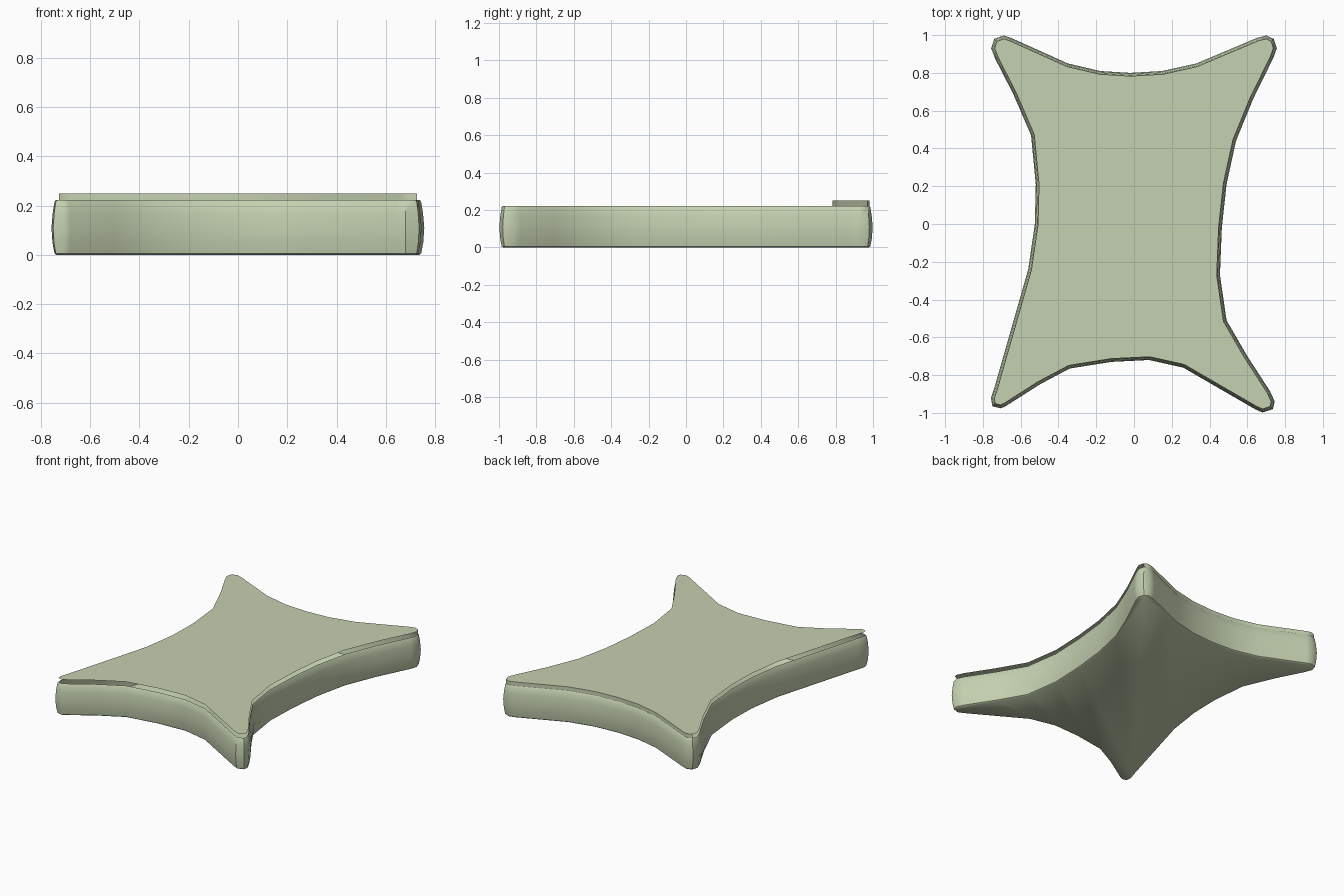
import bpy, bmesh, math
from mathutils import Vector

if "Cube" in bpy.data.objects:
    bpy.data.objects.remove(bpy.data.objects["Cube"])

# Outer outline seen from above, clockwise from the back left tip
BACK = [(-.74, .98), (-.69, .998), (-.65, .985), (-.35, .85), (-.18, .81), (-.02, .80),
        (.15, .81), (.33, .85), (.65, .985), (.70, .998), (.74, .98)]
RIGHT = [(.756, .93), (.738, .88), (.63, .66), (.54, .44), (.49, .21), (.465, -.02),
         (.455, -.27), (.49, -.51), (.60, -.70), (.72, -.885), (.745, -.94)]
FRONT = [(.735, -.98), (.68, -.998), (.64, -.98), (.26, -.76), (.08, -.72), (-.12, -.73),
         (-.34, -.765), (-.50, -.85), (-.68, -.965), (-.705, -.976)]
LEFT = [(-.75, -.965), (-.757, -.92), (-.74, -.87), (-.56, -.24), (-.525, 0),
        (-.52, .21), (-.545, .47), (-.64, .69), (-.735, .875), (-.756, .93)]
OUTLINE = [Vector(p) for p in BACK + RIGHT + FRONT + LEFT]
N = len(OUTLINE)


def inset(d):
    """Outline moved inward by d."""
    pts = []
    for i, p in enumerate(OUTLINE):
        a = (p - OUTLINE[i - 1]).normalized()
        b = (OUTLINE[(i + 1) % N] - p).normalized()
        n = Vector((a.y, -a.x)) + Vector((b.y, -b.x))
        n.normalize()
        pts.append(p + n * d / max(.6, n.dot(Vector((a.y, -a.x)))))
    return pts


def ring(bm, d, z):
    return [bm.verts.new((p.x, p.y, z)) for p in inset(d)]


def bridge(bm, low, high, count=N):
    for i in range(count):
        j = (i + 1) % N
        bm.faces.new((low[j], low[i], high[i], high[j]))


def finish(bm, name):
    me = bpy.data.meshes.new(name)
    bm.to_mesh(me)
    bm.free()
    ob = bpy.data.objects.new(name, me)
    bpy.context.collection.objects.link(ob)
    mat = bpy.data.materials.get("pale_green") or bpy.data.materials.new("pale_green")
    mat.diffuse_color = (.56, .64, .44, 1)
    mat.use_nodes = True
    mat.node_tree.nodes["Principled BSDF"].inputs["Base Color"].default_value = mat.diffuse_color
    me.materials.append(mat)
    bpy.ops.object.select_all(action='DESELECT')
    ob.select_set(True)
    bpy.context.view_layer.objects.active = ob
    bpy.ops.object.shade_smooth_by_angle(angle=math.radians(40))
    return ob


# Slab body: flat base and slightly bulging wall
bm = bmesh.new()
rings = [ring(bm, d, z) for d, z in
         [(.02, 0), (.012, .006), (.004, .05), (0, .11), (.005, .17), (.012, .215), (.017, .222)]]
for lo, hi in zip(rings, rings[1:]):
    bridge(bm, lo, hi)
bm.faces.new(rings[0])
finish(bm, "slab_body")

# Thin top sheet, joined to the body only by a strip along the back edge
bm = bmesh.new()
edge, top = ring(bm, .017, .222), ring(bm, .017, .25)
bridge(bm, edge, top, len(BACK) - 1)
bm.faces.new(top[::-1])
bmesh.ops.delete(bm, geom=[v for v in bm.verts if not v.link_faces], context='VERTS')
finish(bm, "top_sheet")
